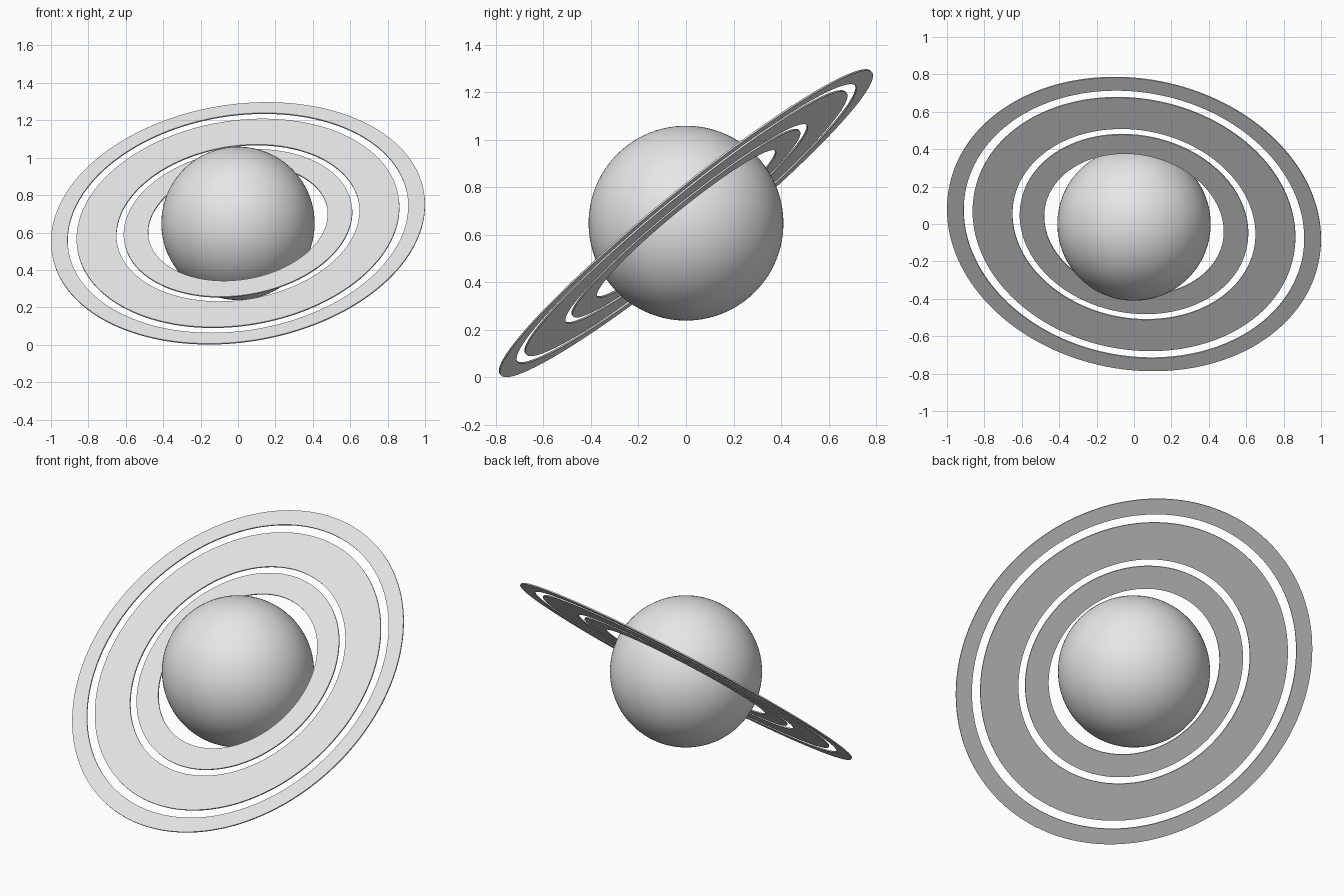
import bpy
import bmesh
import math
from mathutils import Vector

cube = bpy.data.objects.get("Cube")
if cube:
    bpy.data.objects.remove(cube, do_unlink=True)

CENTRE = Vector((0, 0, 0.649))
RING_NORMAL = Vector((-0.128, -0.627, 0.768)).normalized()
TILT = RING_NORMAL.to_track_quat("Z", "Y")
THICKNESS = 0.007

grey = bpy.data.materials.new("light_grey")
grey.use_nodes = True
grey.diffuse_color = (0.8, 0.8, 0.8, 1)
grey.node_tree.nodes["Principled BSDF"].inputs["Base Color"].default_value = grey.diffuse_color


def add_object(name, bm, angle):
    """Turn a bmesh into a tilted, smooth-shaded object."""
    bmesh.ops.recalc_face_normals(bm, faces=bm.faces)
    mesh = bpy.data.meshes.new(name)
    bm.to_mesh(mesh)
    bm.free()
    mesh.materials.append(grey)
    obj = bpy.data.objects.new(name, mesh)
    bpy.context.collection.objects.link(obj)
    obj.location = CENTRE
    obj.rotation_mode = "QUATERNION"
    obj.rotation_quaternion = TILT
    bpy.ops.object.select_all(action="DESELECT")
    obj.select_set(True)
    bpy.context.view_layer.objects.active = obj
    bpy.ops.object.shade_smooth_by_angle(angle=math.radians(angle))
    return obj


def add_ring(name, inner, outer):
    """Spin a thin rectangular section around the ring axis."""
    bm = bmesh.new()
    h = THICKNESS / 2
    section = [bm.verts.new(p) for p in
               ((inner, 0, -h), (outer, 0, -h), (outer, 0, h), (inner, 0, h))]
    edges = [bm.edges.new((section[i], section[(i + 1) % 4])) for i in range(4)]
    bmesh.ops.spin(bm, geom=section + edges, cent=(0, 0, 0), axis=(0, 0, 1),
                   angle=math.tau, steps=160, use_merge=True)
    bmesh.ops.remove_doubles(bm, verts=bm.verts, dist=0.0001)
    return add_object(name, bm, 30)


# Globe
globe = bmesh.new()
bmesh.ops.create_uvsphere(globe, u_segments=96, v_segments=48, radius=0.41)
add_object("planet_globe", globe, 60)

# Three flat, concentric rings
for ring_name, r_in, r_out in (("inner_ring", 0.484, 0.616),
                               ("middle_ring", 0.655, 0.87),
                               ("outer_ring", 0.918, 1.008)):
    add_ring(ring_name, r_in, r_out)
